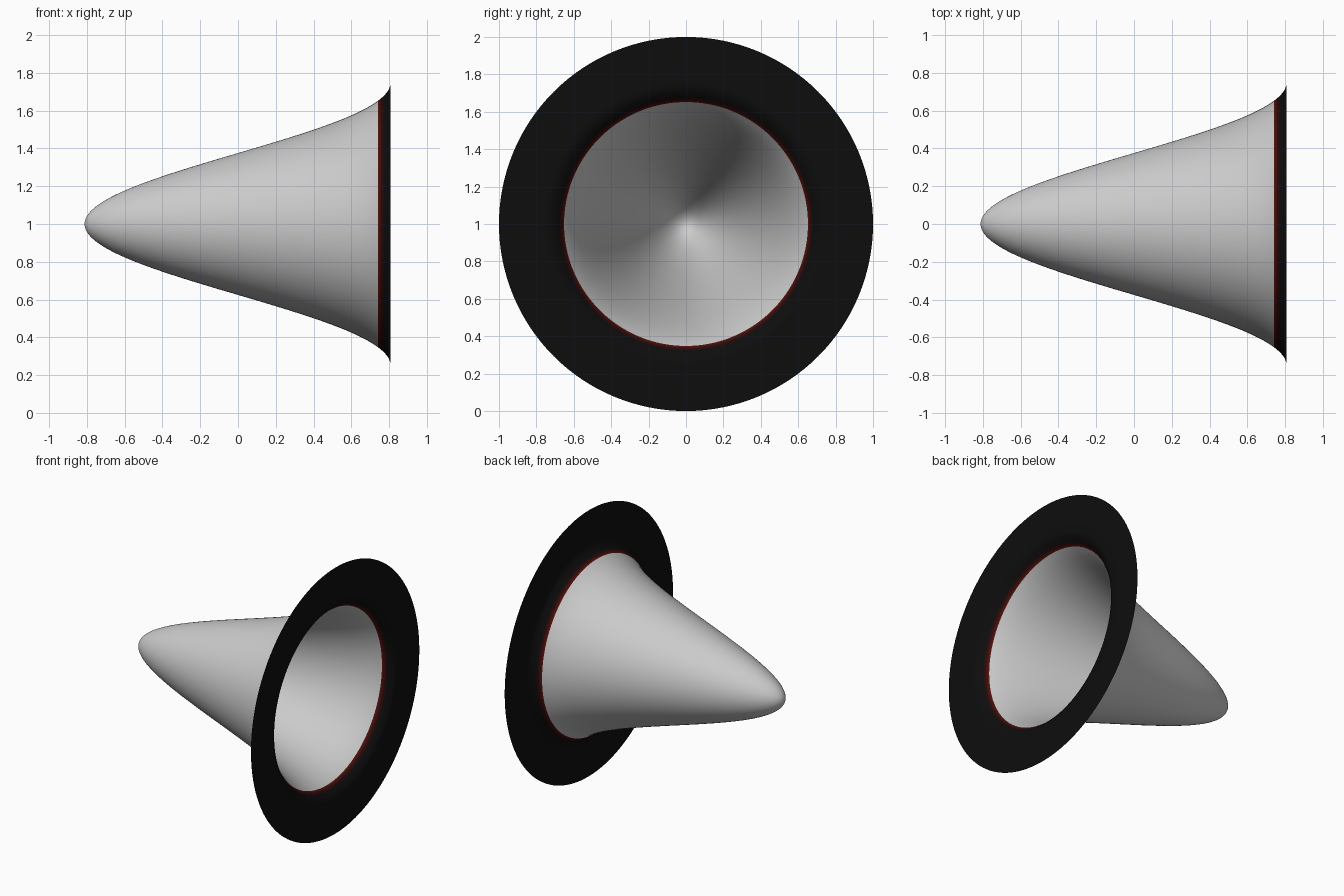
import bpy, bmesh
from math import pi, cos, sin

if "Cube" in bpy.data.objects:
    bpy.data.objects.remove(bpy.data.objects["Cube"])

SIDES = 128
DEPTH = 0.81     # half length along x
BLEND = 0.75     # radius where the funnel becomes the flat brim
GREY_EDGE = 0.652


def material(name, rgb):
    mat = bpy.data.materials.new(name)
    mat.diffuse_color = (*rgb, 1)
    mat.use_nodes = True
    mat.node_tree.nodes["Principled BSDF"].inputs["Base Color"].default_value = mat.diffuse_color
    return mat


def height(r):
    return -DEPTH * cos(pi * min(r, BLEND) / BLEND) - 0.002


def steps(a, b, n):
    return [a + (b - a) * i / n for i in range(n + 1)]


def revolve(name, radii, bands=()):
    """Spin a sheet around the x axis; bands = (outer radius, material)."""
    bm = bmesh.new()
    rings = []
    for r in radii:
        if r == 0:
            rings.append([bm.verts.new((height(0), 0, 1))] * SIDES)
        else:
            rings.append([bm.verts.new((height(r), r * cos(2 * pi * i / SIDES),
                                        1 + r * sin(2 * pi * i / SIDES)))
                          for i in range(SIDES)])
    for k in range(len(radii) - 1):
        mid = (radii[k] + radii[k + 1]) / 2
        slot = next((j for j, b in enumerate(bands) if mid < b[0]), 0)
        for i in range(SIDES):
            j = (i + 1) % SIDES
            quad = [rings[k][i], rings[k + 1][i], rings[k + 1][j], rings[k][j]]
            face = bm.faces.new(list(dict.fromkeys(quad)))
            face.smooth = True
            face.material_index = slot
    mesh = bpy.data.meshes.new(name)
    bm.to_mesh(mesh)
    bm.free()
    for _, mat in bands:
        mesh.materials.append(mat)
    obj = bpy.data.objects.new(name, mesh)
    bpy.context.collection.objects.link(obj)
    return obj


# Grey funnel, finely stepped near the rounded tip
revolve("funnel", [GREY_EDGE * t ** 1.3 for t in steps(0, 1, 48)])

# Black brim with a dark red glow fading out from its inner edge
bands = [(0.658, material("dark_red", (0.09, 0.006, 0.004))),
         (0.666, material("deep_red", (0.045, 0.004, 0.003))),
         (0.676, material("fading_red", (0.018, 0.003, 0.003))),
         (2.0, material("black", (0.004, 0.004, 0.004)))]
brim_radii = [GREY_EDGE, 0.658, 0.666, 0.676] + steps(0.684, BLEND, 8) + steps(0.8, 1.0, 4)
revolve("brim", brim_radii, bands)
